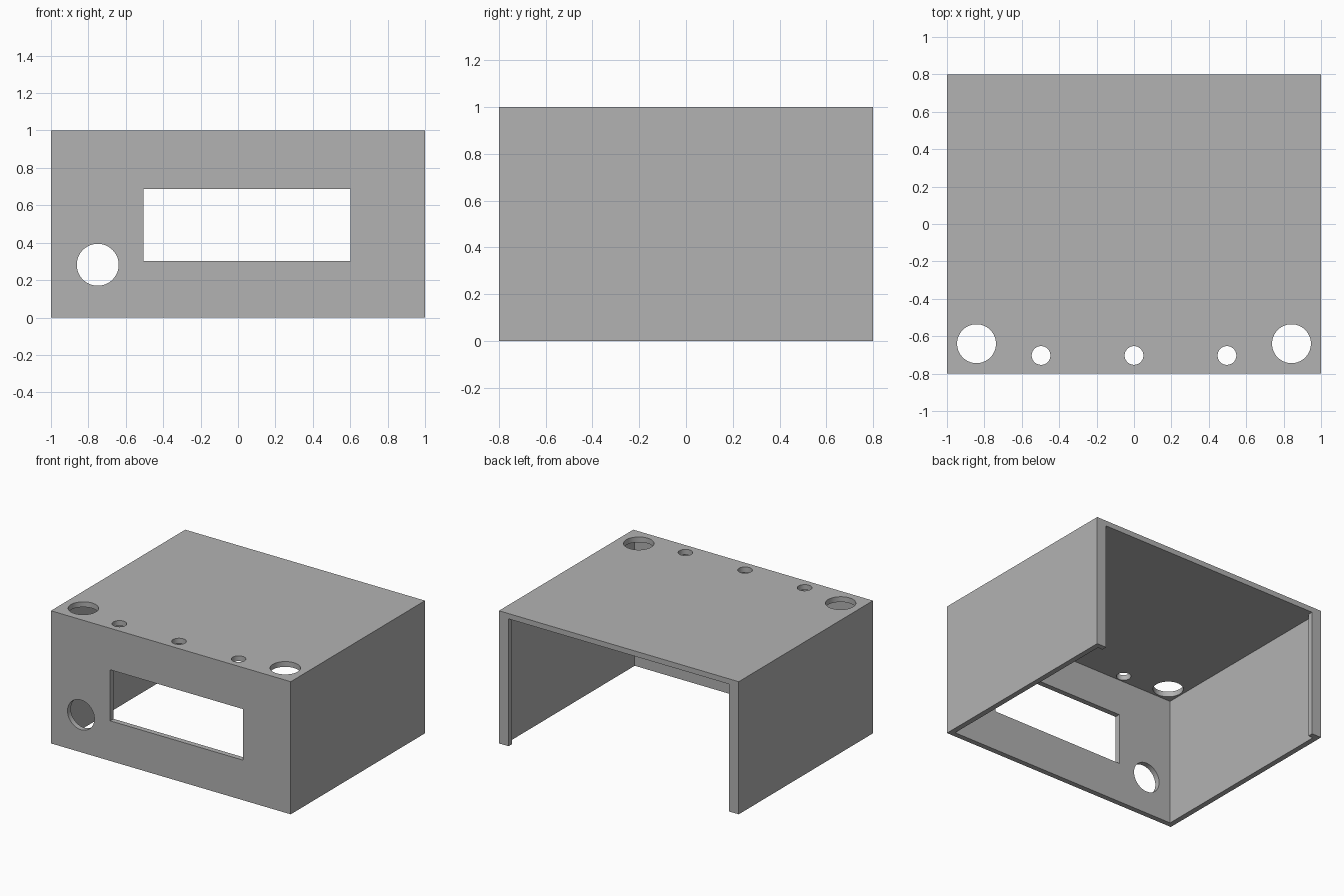
import bpy
import bmesh
from math import cos, sin, tau, pi, radians
from mathutils import Matrix

default = bpy.data.objects.get("Cube")
if default:
    bpy.data.objects.remove(default, do_unlink=True)

W, D, H = 1.0, 0.8, 1.0    # half width, half depth, height
T = 0.04                   # wall thickness
OVER = 0.1                 # how far cutters reach past the surface

grey = bpy.data.materials.new("plain_grey")
grey.use_nodes = True
grey.diffuse_color = (0.448, 0.448, 0.448, 1)
grey.node_tree.nodes["Principled BSDF"].inputs["Base Color"].default_value = grey.diffuse_color


def rect(x0, x1, y0, y1):
    return [(x0, y0), (x1, y0), (x1, y1), (x0, y1)]


def circle(cx, cy, r, sides=64):
    return [(cx + r * cos(tau * i / sides), cy + r * sin(tau * i / sides)) for i in range(sides)]


def prism(name, outline, low, high, matrix=Matrix()):
    """Extrude a counter-clockwise outline from low to high along local z."""
    bm = bmesh.new()
    face = bm.faces.new([bm.verts.new((x, y, low)) for x, y in outline])
    top = bmesh.ops.extrude_face_region(bm, geom=[face])["geom"]
    moved = [v for v in top if isinstance(v, bmesh.types.BMVert)]
    bmesh.ops.translate(bm, verts=moved, vec=(0, 0, high - low))
    bmesh.ops.recalc_face_normals(bm, faces=bm.faces)
    bm.transform(matrix)
    mesh = bpy.data.meshes.new(name)
    bm.to_mesh(mesh)
    bm.free()
    mesh.materials.append(grey)
    obj = bpy.data.objects.new(name, mesh)
    bpy.context.collection.objects.link(obj)
    return obj


# Solid block for the enclosure
shell = prism("enclosure_shell", rect(-W, W, -D, D), 0, H)

# Cavity open below and behind, narrowed at the back to leave a lip on each side
half = [(W - T, T - D), (W - T, D - T), (W - 2 * T, D - T), (W - 2 * T, D + OVER)]
cavity = half + [(-x, y) for x, y in reversed(half)]
cutters = [prism("cavity_cutter", cavity, -OVER, H - T)]

# Holes in the top: two large at the corners, three small between
top_holes = [(s * 0.842, -0.64, 0.104) for s in (-1, 1)]
top_holes += [(s * 0.497, -0.703, 0.05) for s in (-1, 0, 1)]
for x, y, r in top_holes:
    cutters.append(prism("top_hole_cutter", circle(x, y, r), H - 2 * T, H + OVER))

# Display window and round hole in the front panel
to_front = Matrix.Rotation(pi / 2, 4, "X")    # local z points to the front
for name, outline in (("window_cutter", rect(-0.506, 0.602, 0.302, 0.687)),
                      ("knob_hole_cutter", circle(-0.75, 0.282, 0.112))):
    cutters.append(prism(name, outline, D - 2 * T, D + OVER, to_front))

# Cut, then discard the cutters
for cutter in cutters:
    cutter.hide_render = True
    mod = shell.modifiers.new(cutter.name, "BOOLEAN")
    mod.operation = "DIFFERENCE"
    mod.solver = "EXACT"
    mod.object = cutter
bpy.context.view_layer.update()
result = bpy.data.meshes.new_from_object(shell.evaluated_get(bpy.context.evaluated_depsgraph_get()))
shell.modifiers.clear()
shell.data = result
for cutter in cutters:
    bpy.data.objects.remove(cutter, do_unlink=True)

# Smooth hole walls, crisp edges
bpy.ops.object.select_all(action="DESELECT")
shell.select_set(True)
bpy.context.view_layer.objects.active = shell
bpy.ops.object.shade_smooth_by_angle(angle=radians(30))
